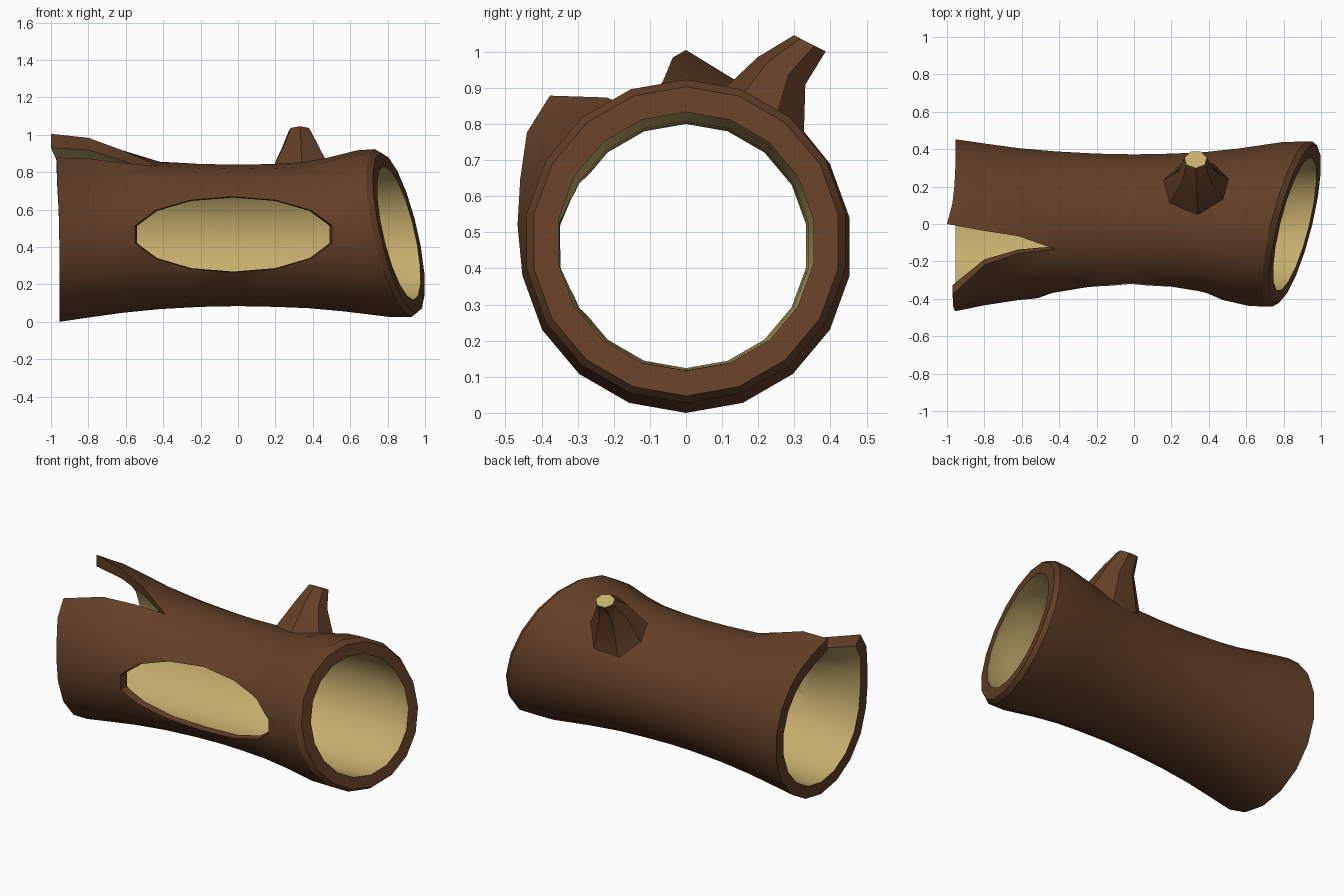
import bpy, bmesh
from math import sin, cos, pi, radians
from mathutils import Vector

if "Cube" in bpy.data.objects:
    bpy.data.objects.remove(bpy.data.objects["Cube"])


def material(name, rgb):
    m = bpy.data.materials.new(name)
    m.diffuse_color = (*rgb, 1)
    m.use_nodes = True
    m.node_tree.nodes["Principled BSDF"].inputs["Base Color"].default_value = m.diffuse_color
    return m


BARK = material("bark", (0.125, 0.05, 0.02))
WOOD = material("bare_wood", (0.56, 0.42, 0.15))


def finish(name, bm, mats):
    bmesh.ops.remove_doubles(bm, verts=bm.verts, dist=0.0005)
    bmesh.ops.recalc_face_normals(bm, faces=bm.faces)
    me = bpy.data.meshes.new(name)
    bm.to_mesh(me)
    bm.free()
    ob = bpy.data.objects.new(name, me)
    bpy.context.collection.objects.link(ob)
    for m in mats:
        me.materials.append(m)
    return ob


def activate(ob):
    bpy.ops.object.select_all(action='DESELECT')
    ob.select_set(True)
    bpy.context.view_layer.objects.active = ob


# Hollow log: stations of (x, outer radius, wall, slant, centre z)
STATIONS = [
    (-0.955, .460, .075, 0, .46), (-0.80, .437, .065, 0, .46),
    (-0.62, .412, .055, 0, .46), (-0.42, .394, .046, 0, .462),
    (-0.20, .382, .041, 0, .462), (0.0, .378, .040, 0, .462),
    (0.20, .382, .041, .05, .462), (0.36, .390, .045, .2, .463),
    (0.52, .410, .055, .5, .466), (0.72, .445, .085, .85, .472),
    (0.83, .448, .085, 1, .475), (0.86, .428, .070, 1, .475)]
# Split at the left end: (angle, radius) of the back and front lips
BACK = [(0, .545), (-4, .525), (-8, .462)]
FRONT = [(-42, .563), (-28, .468), (-22, .42)]
W_ANGLE, W_BACK, W_FRONT = [1, .65, .35, .12], [1, .35, .1, 0], [1, .8, .35, .1]
SIDES = 18


def log_point(bm, i, k, inner):
    x, r, wall, slant, cz = STATIONS[i]
    phi, r0 = -20 + 20 * k, r
    if i < 3:
        if k < 4:
            a, lip = BACK[i]
            phi += (a + 20) * W_ANGLE[k]
            r += (lip - r0) * W_BACK[k]
            x -= 0.045 * W_BACK[k] * (i == 0)
        elif SIDES - k < 4:
            j = SIDES - k
            a, lip = FRONT[i]
            phi += (a + 20) * W_ANGLE[j]
            r += (lip - r0) * W_FRONT[j]
            x -= 0.015 * W_FRONT[j] * (i == 0)
    r -= wall if inner else 0
    y, z = r * sin(radians(phi)), r * cos(radians(phi))
    return bm.verts.new((x + slant * (0.24 * y - 0.22 * z), y, cz + z))


bm = bmesh.new()
N = len(STATIONS)
out, inn = [[[log_point(bm, i, k, s) for k in range(SIDES + 1)]
             for i in range(N)] for s in (False, True)]
for i in range(N - 1):
    for k in range(SIDES):
        for g, mi in ((out, 0), (inn, 1)):
            f = bm.faces.new((g[i][k], g[i][k + 1], g[i + 1][k + 1], g[i + 1][k]))
            f.material_index = mi
# End rims and split walls
for i in (0, N - 1):
    for k in range(SIDES):
        bm.faces.new((out[i][k], out[i][k + 1], inn[i][k + 1], inn[i][k]))
for i in range(3):
    for k in (0, SIDES):
        bm.faces.new((out[i][k], out[i + 1][k], inn[i + 1][k], inn[i][k]))
log = finish("hollow_log", bm, [BARK, WOOD])

# Oval window in the front wall
bm = bmesh.new()
rings = []
for y, s in ((-0.55, 1.10), (-0.15, 0.93)):
    rings.append([bm.verts.new((-0.025 + 0.52 * s * cos(2 * pi * (k + .5) / 14), y,
                                0.467 + 0.202 * s * sin(2 * pi * (k + .5) / 14)))
                  for k in range(14)])
for k in range(14):
    n = (k + 1) % 14
    bm.faces.new((rings[0][k], rings[0][n], rings[1][n], rings[1][k]))
for ring in rings:
    bm.faces.new(ring)
cutter = finish("window_cutter", bm, [BARK])
cutter.hide_render = True
mod = log.modifiers.new("window", 'BOOLEAN')
mod.operation, mod.solver, mod.object = 'DIFFERENCE', 'EXACT', cutter
activate(log)
bpy.ops.object.modifier_apply(modifier=mod.name)
bpy.data.objects.remove(cutter)
bpy.ops.object.shade_smooth_by_angle(angle=radians(30))

# Broken branch stub: rings of (centre, half width in x, half width across, tilt)
bm = bmesh.new()
rings = []
for c, rx, rt, tilt in (((.34, .195, .755), .20, .17, 33),
                        ((.335, .268, .945), .10, .08, 30),
                        ((.33, .345, 1.022), .062, .052, 27)):
    t = Vector((0, cos(radians(tilt)), -sin(radians(tilt))))
    rings.append([bm.verts.new(Vector(c) + Vector((rx * cos(a), 0, 0)) + t * rt * sin(a))
                  for a in (2 * pi * (k + .25) / 7 for k in range(7))])
for a, b in zip(rings, rings[1:]):
    for k in range(7):
        n = (k + 1) % 7
        bm.faces.new((a[k], a[n], b[n], b[k]))
bm.faces.new(rings[-1]).material_index = 1
stub = finish("branch_stub", bm, [BARK, WOOD])
activate(stub)
bpy.ops.object.shade_smooth_by_angle(angle=radians(30))
